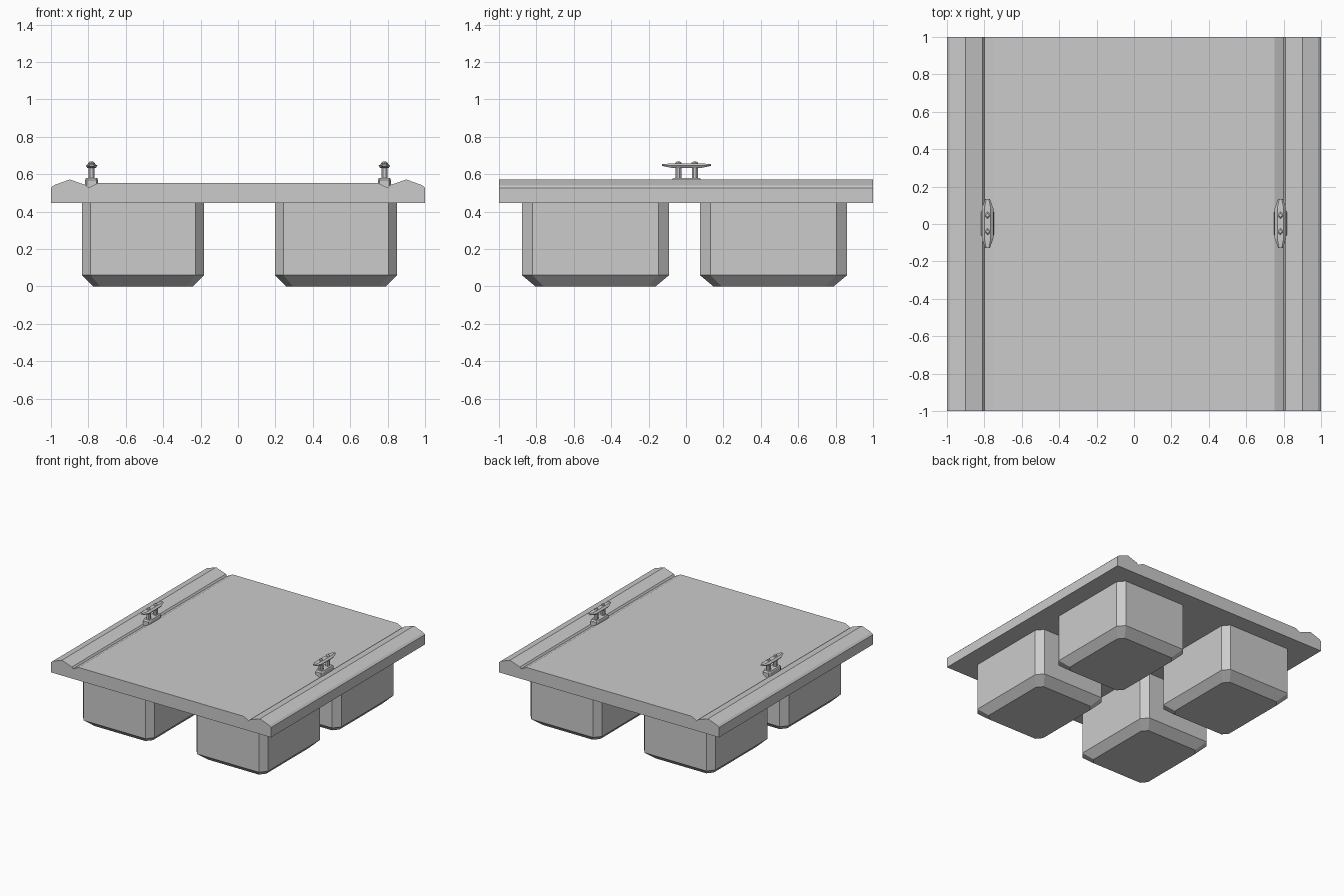
import bpy, bmesh

if "Cube" in bpy.data.objects:
    bpy.data.objects.remove(bpy.data.objects["Cube"])


def loft(name, rings):
    """Closed solid skinned through a list of equal-length rings."""
    bm = bmesh.new()
    loops = [[bm.verts.new(p) for p in r] for r in rings]
    n = len(loops[0])
    for a, b in zip(loops, loops[1:]):
        for i in range(n):
            j = (i + 1) % n
            bm.faces.new((a[i], a[j], b[j], b[i]))
    bm.faces.new(loops[0])
    bm.faces.new(loops[-1])
    bmesh.ops.recalc_face_normals(bm, faces=bm.faces)
    me = bpy.data.meshes.new(name)
    bm.to_mesh(me)
    bm.free()
    ob = bpy.data.objects.new(name, me)
    bpy.context.collection.objects.link(ob)
    return ob


def octagon(cx, cy, z, hx, hy, cut=0.14, s=1.0):
    """Rectangle with chamfered corners; cut is a fraction of each half size."""
    k = 1 - cut
    pts = [(1, -k), (1, k), (k, 1), (-k, 1), (-1, k), (-1, -k), (-k, -1), (k, -1)]
    return [(cx + x * hx * s, cy + y * hy * s, z) for x, y in pts]


# Deck: end profile with raised kerbs and grooves, extruded along y
half = [(0.75, 0.553), (0.8, 0.527), (0.81, 0.541), (0.9, 0.572),
        (0.985, 0.541), (1.0, 0.527), (1.0, 0.446)]
profile = half + [(-x, z) for x, z in reversed(half)]
loft("deck", [[(x, y, z) for x, z in profile] for y in (-1, 1)])

# Floats: four chamfered tubs under the deck
for cx in (-0.508, 0.523):
    for cy in (-0.484, 0.468):
        loft("float", [octagon(cx, cy, 0.0, 0.326, 0.393, s=0.817),
                       octagon(cx, cy, 0.06, 0.326, 0.393),
                       octagon(cx, cy, 0.446, 0.326, 0.393)])

# Mooring cleats, one in each groove
CY = 0.003
for cx in (-0.783, 0.783):
    loft("cleat_base", [octagon(cx, CY, z, 0.034, 0.08, 0.25, s)
                        for z, s in ((0.53, 1), (0.57, 1), (0.58, 0.88))])
    # horn bar: hexagonal sections tapering and rising to the tips
    bar = []
    for y, w, lo, hi in ((-0.13, 0.013, 0.644, 0.655), (-0.08, 0.031, 0.634, 0.657),
                         (0.08, 0.031, 0.634, 0.657), (0.13, 0.013, 0.644, 0.655)):
        mid = (lo + hi) / 2
        bar.append([(cx + x, CY + y, z) for x, z in
                    ((w, mid), (w * 0.55, hi), (-w * 0.55, hi),
                     (-w, mid), (-w * 0.75, lo), (w * 0.75, lo))])
    loft("cleat_bar", bar)
    for dy in (-0.044, 0.044):
        loft("cleat_post", [octagon(cx, CY + dy, z, 0.016, 0.016, 0.55)
                            for z in (0.57, 0.64)])
        # diamond-shaped bolt head
        loft("cleat_bolt", [[(cx + x * r, CY + dy + y * r, z) for x, y in
                             ((1, 0), (0, 1), (-1, 0), (0, -1))]
                            for z, r in ((0.65, 0.018), (0.66, 0.018), (0.667, 0.01))])
